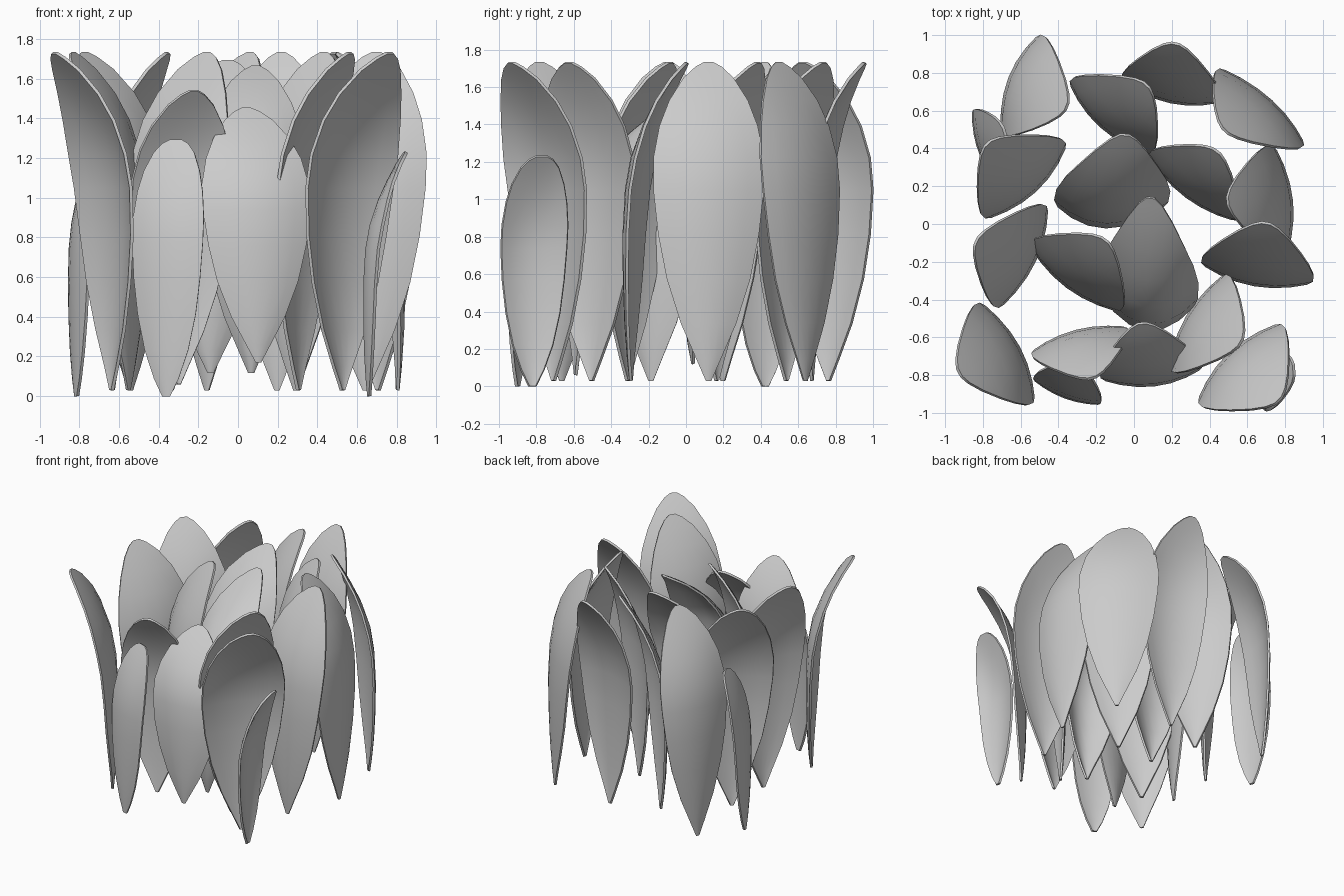
import bpy
from mathutils import Vector

# Petal outline: (height fraction, half-width fraction, lean fraction)
PROFILE = [(0.0, 0.04, -0.13), (0.07, 0.22, -0.17), (0.18, 0.50, -0.21), (0.32, 0.76, -0.23),
           (0.46, 0.92, -0.23), (0.60, 1.01, -0.18), (0.70, 1.01, -0.07), (0.80, 0.90, 0.17),
           (0.88, 0.72, 0.45), (0.95, 0.46, 0.74), (0.985, 0.24, 0.91), (1.0, 0.08, 0.98)]
ACROSS = [-1, -0.7, -0.35, 0, 0.35, 0.7, 1]


def petal(name, a, b, tip, z0=0.03, z1=1.73, bulge=1.0, fullness=1.0):
    """Cupped petal: a and b are its widest side points, tip is where it curls to."""
    a, b, tip = Vector(a), Vector(b), Vector(tip)
    mid, half = (a + b) / 2, (b - a) / 2
    lean = tip - mid
    verts, faces = [], []
    n = len(ACROSS)
    for t, w, k in PROFILE:
        w = w ** fullness
        if k < 0:
            k *= bulge
        up = max(k, 0)
        for s in ACROSS:
            cup = 0.22 * bulge * w * s * s * (1 - 0.6 * up) * (1 - up)
            p = mid + half * (w * s) + lean * (k + cup)
            verts.append((p.x, p.y, z0 + (z1 - z0) * t))
    for i in range(len(PROFILE) - 1):
        for j in range(n - 1):
            q = i * n + j
            faces.append((q, q + 1, q + n + 1, q + n))
    me = bpy.data.meshes.new(name)
    me.from_pydata(verts, [], faces)
    me.update()
    ob = bpy.data.objects.new(name, me)
    bpy.context.collection.objects.link(ob)
    # thin shell
    sol = ob.modifiers.new("thickness", 'SOLIDIFY')
    sol.thickness = 0.016
    sol.offset = 0
    bpy.ops.object.select_all(action='DESELECT')
    ob.select_set(True)
    bpy.context.view_layer.objects.active = ob
    bpy.ops.object.modifier_apply(modifier="thickness")
    bpy.ops.object.shade_smooth_by_angle(angle=0.7)
    return ob


# Tall petals: side point, side point, tip
TALL = [
    ((-0.81, -0.42), (-0.53, -0.94), (-0.93, -0.79)),
    ((0.77, -0.53), (0.34, -0.94), (0.77, -0.94)),
    ((0.19, -0.77), (0.48, -0.27), (0.57, -0.63)),
    ((-0.46, 0.09), (-0.71, -0.44), (-0.84, -0.09)),
    ((-0.36, 0.42), (-0.78, 0.03), (-0.78, 0.43)),
    ((-0.50, 1.00), (-0.70, 0.49), (-0.35, 0.62)),
    ((-0.34, 0.75), (0.08, 0.37), (0.07, 0.74)),
    ((-0.06, 0.76), (0.46, 0.65), (0.22, 0.96)),
    ((0.46, 0.82), (0.90, 0.42), (0.48, 0.49)),
    ((0.36, -0.21), (0.94, -0.31), (0.70, 0.01)),
    ((0.74, 0.41), (0.80, -0.17), (0.49, 0.12)),
    ((0.08, 0.36), (0.54, 0.02), (0.44, 0.39)),
    ((-0.55, -0.11), (-0.08, -0.46), (-0.15, -0.08)),
]
for i, (a, b, t) in enumerate(TALL):
    petal(f"tall_petal_{i + 1}", a, b, t)

# Broad, more strongly curved petals in the middle and at the front
petal("broad_petal_centre", (-0.19, -0.35), (0.33, -0.42), (0.09, 0.15), 0.12, 1.66, 1.4)
petal("broad_petal_back", (-0.42, 0.11), (0.17, 0.10), (-0.05, 0.48), 0.12, 1.69, 1.4)
petal("broad_petal_front", (-0.17, -0.82), (0.36, -0.76), (0.04, -0.52), 0.17, 1.45)
petal("curled_petal_front", (-0.54, -0.68), (-0.04, -0.55), (-0.22, -0.82), 0.06, 1.54)

# Short outer petals
petal("short_petal_front", (-0.53, -0.82), (-0.18, -0.95), (-0.31, -0.75), 0.0, 1.29, 1.0, 0.7)
petal("short_petal_right", (0.70, -0.99), (0.67, -0.64), (0.85, -0.77), 0.0, 1.23, 1.2, 0.7)
petal("short_petal_left", (-0.85, 0.60), (-0.75, 0.26), (-0.68, 0.48), 0.0, 1.25, 1.0, 0.7)
